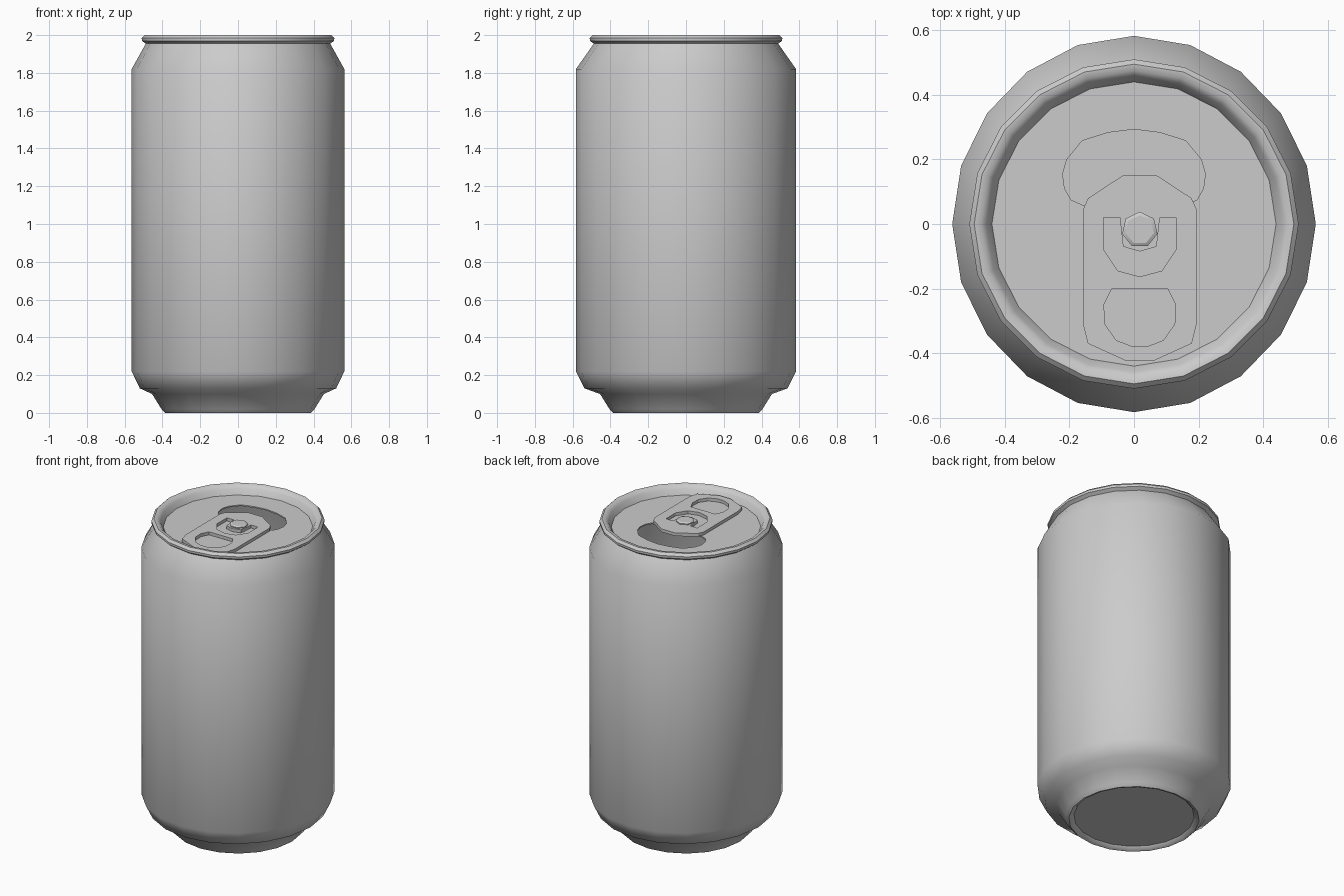
import bpy
import bmesh
from math import sin, cos, tau, radians

if "Cube" in bpy.data.objects:
    bpy.data.objects.remove(bpy.data.objects["Cube"], do_unlink=True)

SIDES = 20
LID_Z = 1.945
TAB_X = 0.018


def ring(radius, sides=SIDES, stretch=1.0, cx=0.0, cy=0.0, start=0.0):
    """Points of a regular polygon, optionally stretched along y."""
    angles = [start + tau * i / sides for i in range(sides)]
    return [(cx + radius * cos(a), cy + radius * stretch * sin(a)) for a in angles]


def smooth(obj, angle):
    bpy.ops.object.select_all(action="DESELECT")
    obj.select_set(True)
    bpy.context.view_layer.objects.active = obj
    bpy.ops.object.shade_smooth_by_angle(angle=radians(angle))


def loft(name, rings, cap_start=False, cap_end=False, angle=45):
    """Bridge a stack of (points, z) rings, going upward on the outside."""
    bm = bmesh.new()
    loops = [[bm.verts.new((x, y, z)) for x, y in pts] for pts, z in rings]
    for low, high in zip(loops, loops[1:]):
        n = len(low)
        for i in range(n):
            j = (i + 1) % n
            bm.faces.new((low[i], low[j], high[j], high[i]))
    if cap_start:
        bm.faces.new(loops[0][::-1])
    if cap_end:
        bm.faces.new(loops[-1])
    mesh = bpy.data.meshes.new(name)
    bm.to_mesh(mesh)
    bm.free()
    obj = bpy.data.objects.new(name, mesh)
    bpy.context.collection.objects.link(obj)
    smooth(obj, angle)
    return obj


def plate(name, outlines, z, thickness):
    """Flat plate: first outline is the border, the others are holes."""
    curve = bpy.data.curves.new(name, "CURVE")
    curve.dimensions = "2D"
    curve.fill_mode = "BOTH"
    curve.extrude = thickness / 2
    for pts in outlines:
        spline = curve.splines.new("POLY")
        spline.points.add(len(pts) - 1)
        for point, (x, y) in zip(spline.points, pts):
            point.co = (x, y, 0, 1)
        spline.use_cyclic_u = True
    obj = bpy.data.objects.new(name, curve)
    obj.location.z = z
    bpy.context.collection.objects.link(obj)
    bpy.ops.object.select_all(action="DESELECT")
    obj.select_set(True)
    bpy.context.view_layer.objects.active = obj
    bpy.ops.object.convert(target="MESH")
    obj = bpy.context.object
    smooth(obj, 30)
    return obj


def mirrored(half, cx=0.0):
    """Close a half outline (x >= 0) by mirroring it about x = cx."""
    other = [(-x, y) for x, y in reversed(half) if x > 0]
    return [(cx + x, y) for x, y in half + other]


# Can shell: recessed base, foot, wall, neck, rolled rim and inner wall
profile = [
    (0.355, 0.02), (0.37, 0.004), (0.385, 0.0), (0.405, 0.02), (0.455, 0.10),
    (0.52, 0.13), (0.563, 0.22), (0.563, 1.82), (0.488, 1.955), (0.509, 1.97),
    (0.51, 1.985), (0.495, 2.0), (0.475, 1.998), (0.458, 1.98), (0.44, LID_Z),
]
loft("can_body",
     [(ring(r, stretch=1.035 if 0.1 < z < 1.9 else 1.0), z) for r, z in profile],
     cap_start=True)

# Lid with the drinking opening
mouth = mirrored([
    (0, 0.293), (0.08, 0.283), (0.16, 0.258), (0.208, 0.20), (0.221, 0.155),
    (0.215, 0.11), (0.195, 0.075), (0.15, 0.055),
])
plate("lid", [ring(0.441), mouth], LID_Z - 0.004, 0.008)

# Pull tab with finger hole and curved slot around the rivet
tab_outline = mirrored([
    (0.05, 0.152), (0.16, 0.08), (0.176, 0.045), (0.176, -0.31),
    (0.161, -0.37), (0.04, -0.425),
], TAB_X)
finger_hole = mirrored([
    (0.086, -0.20), (0.111, -0.25), (0.108, -0.31), (0.073, -0.36), (0.021, -0.38),
], TAB_X)
slot = mirrored([
    (0, -0.085), (0.052, -0.07), (0.062, 0.02), (0.112, 0.02),
    (0.112, -0.08), (0.068, -0.145), (0, -0.163),
], TAB_X)
# The slot is a closed U, so walk the left side back to the start
plate("pull_tab", [tab_outline, finger_hole, slot], LID_Z + 0.014, 0.02)

# Rivet holding the tab
rivet = [(ring(r, 7, cx=TAB_X, cy=-0.018, start=tau / 4), z)
         for r, z in ((0.056, LID_Z), (0.056, LID_Z + 0.03), (0.045, LID_Z + 0.036))]
loft("rivet", rivet, cap_end=True, angle=30)
